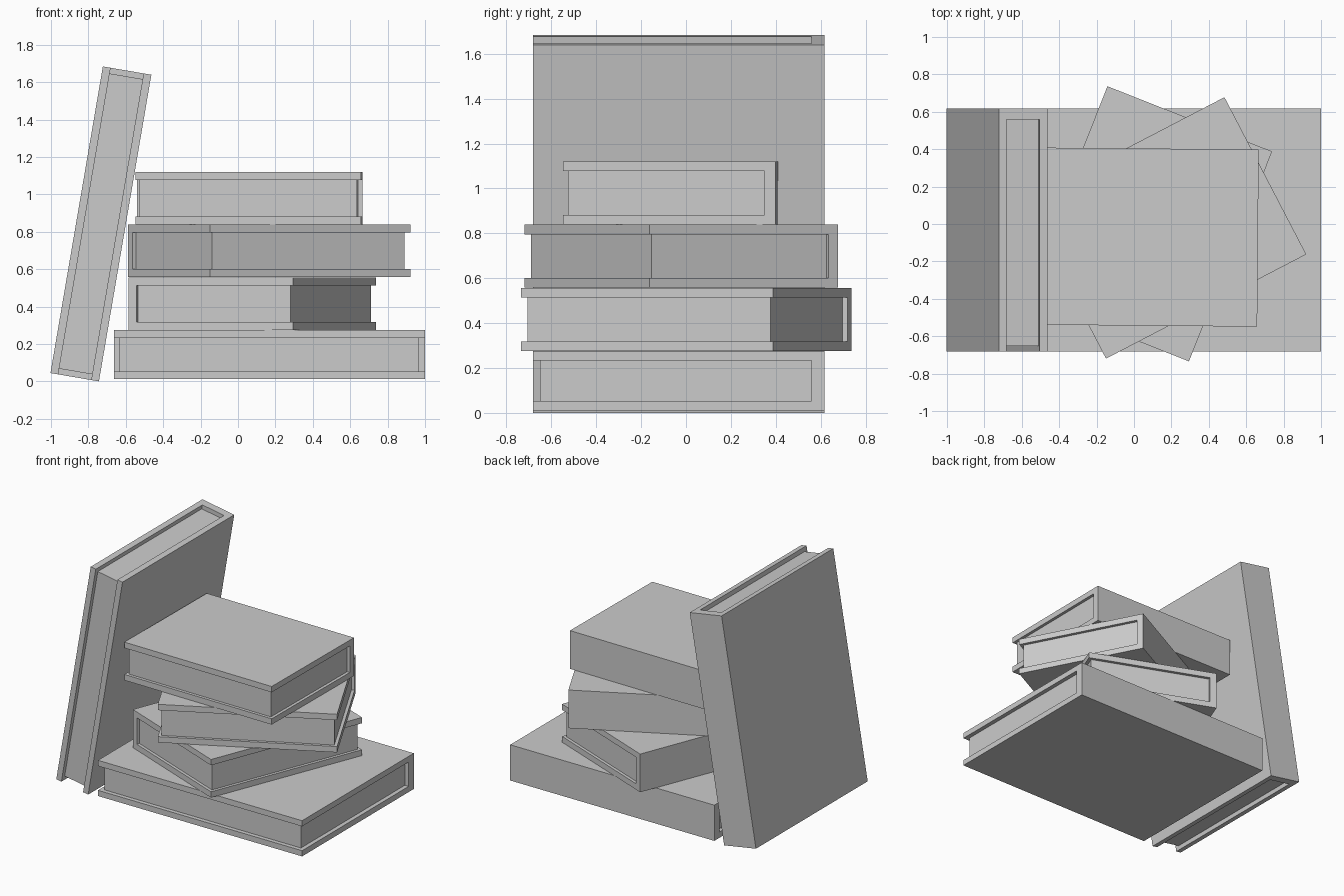
import bpy, bmesh
from math import radians
from mathutils import Matrix

if "Cube" in bpy.data.objects:
    bpy.data.objects.remove(bpy.data.objects["Cube"])


def add_mesh(name, bm, matrix):
    bmesh.ops.recalc_face_normals(bm, faces=bm.faces)
    mesh = bpy.data.meshes.new(name)
    bm.to_mesh(mesh)
    bm.free()
    ob = bpy.data.objects.new(name, mesh)
    bpy.context.collection.objects.link(ob)
    ob.matrix_world = matrix


def book(name, size, board, spine, inset, centre, axis, degrees):
    """Hardback: length along x, spine at +y, open page edge at -y."""
    l, w, t = (s / 2 for s in size)
    m = Matrix.Translation(centre) @ Matrix.Rotation(radians(degrees), 4, axis)

    # cover: C-shaped profile extruded along the length
    zi, yi = t - board, w - spine
    profile = [(-w, -t), (w, -t), (w, t), (-w, t),
               (-w, zi), (yi, zi), (yi, -zi), (-w, -zi)]
    bm = bmesh.new()
    face = bm.faces.new([bm.verts.new((-l, y, z)) for y, z in profile])
    ext = bmesh.ops.extrude_face_region(bm, geom=[face])["geom"]
    bmesh.ops.translate(bm, vec=(2 * l, 0, 0),
                        verts=[v for v in ext if isinstance(v, bmesh.types.BMVert)])
    add_mesh(name + "_cover", bm, m)

    # page block, set back from the cover edges
    y0 = -w + inset
    bm = bmesh.new()
    bmesh.ops.create_cube(bm, size=1, matrix=Matrix.Translation((0, (y0 + yi) / 2, 0))
                          @ Matrix.Diagonal((2 * (l - inset), yi - y0, 2 * zi, 1)))
    add_mesh(name + "_pages", bm, m)


large = ((1.663, 1.30, 0.263), 0.042, 0.06, 0.031)
small = ((1.207, 0.947, 0.281), 0.043, 0.048, 0.022)

# stack, from the bottom up
book("bottom_book", *large, (0.168, -0.032, 0.143), 'Z', 0)
book("lower_book", *small, (0.076, 0.001, 0.416), 'Z', 68.4)
book("upper_book", *small, (0.167, -0.021, 0.698), 'Z', 27.5)
book("top_book", *small, (0.059, -0.070, 0.980), 'Z', -0.5)

# tall book leaning against the stack
book("leaning_book", *large, (-0.733, -0.032, 0.842), 'Y', -80.3)
